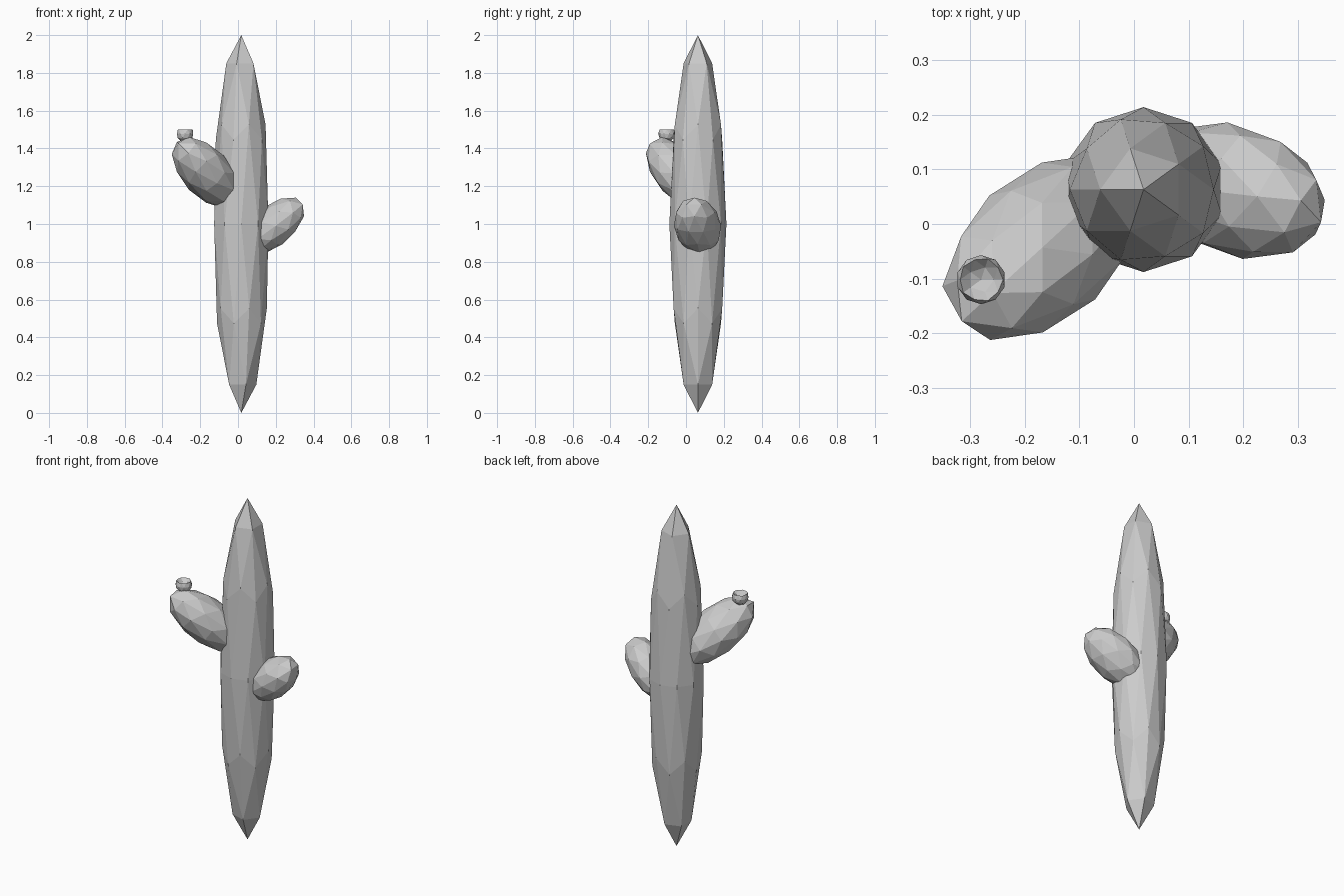
import bpy
from mathutils import Matrix, Vector

if "Cube" in bpy.data.objects:
    bpy.data.objects.remove(bpy.data.objects["Cube"])


def ico(name, centre, ax, ay, az):
    """80-face icosphere whose local axes are mapped onto three given vectors."""
    bpy.ops.mesh.primitive_ico_sphere_add(subdivisions=2, radius=1)
    ob = bpy.context.object
    ob.name = name
    m = Matrix((ax, ay, az)).transposed().to_4x4()
    ob.data.transform(m)
    ob.location = Vector(centre)
    return ob


# trunk: tall stretched sphere, turned half way round
ico("trunk", (0.0175, 0.063, 1.0), (-0.151, 0, 0), (0, -0.151, 0), (0, 0, 1.0))

# upper left arm, leaning out to the front left
ico("upper_arm", (-0.168, -0.043, 1.272),
    (-0.155, -0.142, 0.115), (0, 0, -0.15), (0.097, -0.095, 0))

# lower right arm, leaning out to the right
ico("lower_arm", (0.185, 0.061, 0.99),
    (0.161, -0.02, 0.119), (-0.014, 0.125, 0), (-0.052, 0, 0.096))

# flower bud: small sphere with a flat rim and a sunken top
R = 0.045
bud = ico("flower_bud", (-0.28, -0.102, 1.4775), (R, 0, 0), (0, R, 0), (0, 0, R))
for v in bud.data.vertices:
    h = v.co.z / R
    if h > 0.95:
        v.co.z = -0.1 * R
    elif h > 0.8:
        v.co.z = 0.1 * R
    elif h > 0.4:
        v.co.z = 0.5 * R
